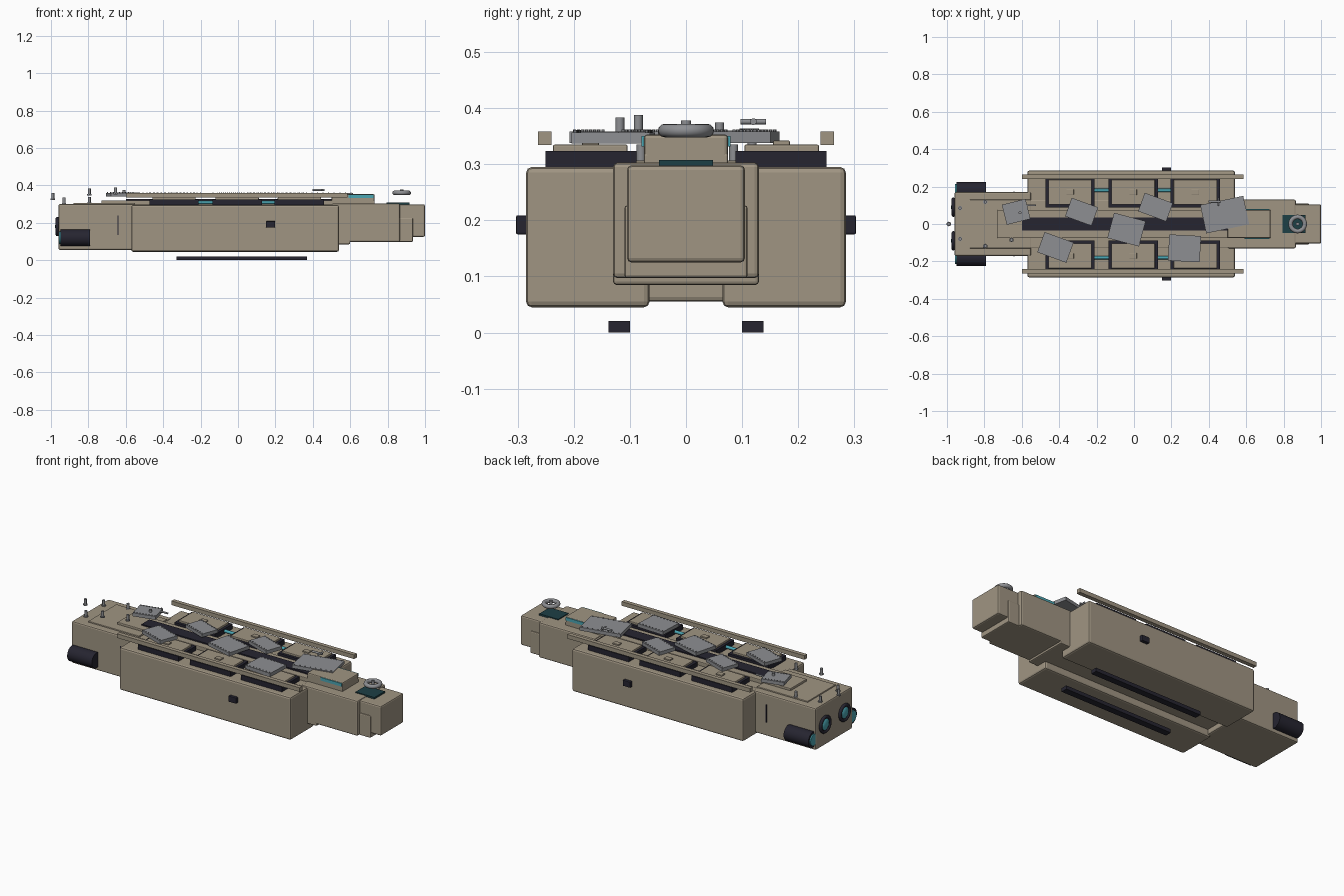
import bpy, math
from mathutils import Matrix, Vector

if "Cube" in bpy.data.objects:
    bpy.data.objects.remove(bpy.data.objects["Cube"])


def mat(name, c):
    m = bpy.data.materials.new(name)
    m.diffuse_color = (*c, 1)
    m.use_nodes = True
    m.node_tree.nodes["Principled BSDF"].inputs["Base Color"].default_value = m.diffuse_color
    return m


TAN = mat("hull tan", (0.35, 0.30, 0.225))
DARK = mat("dark metal", (0.019, 0.018, 0.03))
GREY = mat("plate grey", (0.27, 0.275, 0.29))
TEAL = mat("glow teal", (0.07, 0.38, 0.45))
DEEP = mat("deep teal", (0.012, 0.05, 0.06))


def finish(o, name, m, bevel=0):
    o.name = name
    o.data.materials.clear()
    o.data.materials.append(m)
    if bevel:
        b = o.modifiers.new("bevel", 'BEVEL')
        b.width, b.segments, b.limit_method = bevel, 2, 'ANGLE'
    return o


def box(name, m, x, y, z, bevel=0.0):
    """Box from (min, max) ranges on each axis."""
    bpy.ops.mesh.primitive_cube_add(size=1)
    o = bpy.context.object
    lo, hi = Vector((x[0], y[0], z[0])), Vector((x[1], y[1], z[1]))
    d = hi - lo
    o.data.transform(Matrix.Translation((lo + hi) / 2) @ Matrix.Diagonal((*d, 1)))
    return finish(o, name, m, bevel)


def pair(name, m, x, y, z, bevel=0.0):
    """Same box on both sides of the ship."""
    box(name + "_left", m, x, y, z, bevel)
    box(name + "_right", m, x, (-y[1], -y[0]), z, bevel)


def cyl(name, m, c, r, length, axis='Z', sides=24):
    rot = {'Z': (0, 0, 0), 'X': (0, math.pi / 2, 0), 'Y': (math.pi / 2, 0, 0)}[axis]
    bpy.ops.mesh.primitive_cylinder_add(vertices=sides, radius=r, depth=length, location=c, rotation=rot)
    bpy.ops.object.shade_smooth_by_angle(angle=0.7)
    return finish(bpy.context.object, name, m)


def torus(name, m, c, R, r, rot=(0, 0, 0)):
    bpy.ops.mesh.primitive_torus_add(major_radius=R, minor_radius=r, major_segments=32,
                                     minor_segments=12, location=c, rotation=rot)
    bpy.ops.object.shade_smooth()
    return finish(bpy.context.object, name, m)


# main hull
box("mid_hull", TAN, (-0.6, 0.6), (-0.13, 0.13), (0.085, 0.298), 0.006)
box("rear_hull", TAN, (-0.96, -0.55), (-0.17, 0.17), (0.055, 0.300), 0.008)
box("rear_deck", TAN, (-0.88, -0.55), (-0.13, 0.13), (0.29, 0.307), 0.004)
box("front_hull", TAN, (0.5, 0.865), (-0.13, 0.13), (0.097, 0.303), 0.008)
box("nose_collar", TAN, (0.85, 0.935), (-0.11, 0.11), (0.097, 0.227), 0.006)
box("nose", TAN, (0.8, 1.0), (-0.105, 0.105), (0.125, 0.298), 0.008)
pair("side_hull", TAN, (-0.57, 0.54), (0.065, 0.285), (0.045, 0.295), 0.01)

# spine with dark channel and raised front block
box("spine", TAN, (-0.73, 0.73), (-0.075, 0.075), (0.29, 0.320), 0.004)
box("spine_channel", DARK, (-0.6, 0.5), (-0.036, 0.036), (0.31, 0.327))
box("spine_block", TAN, (0.5, 0.73), (-0.075, 0.075), (0.30, 0.353), 0.006)
pair("spine_light", TEAL, (0.59, 0.725), (0.074, 0.079), (0.332, 0.350))

# cargo bays on both sides
for i, cx in enumerate((-0.342, -0.005, 0.328)):
    pair(f"bay_frame_{i}", DARK, (cx - 0.132, cx + 0.132), (0.088, 0.25), (0.28, 0.324))
    pair(f"bay_lid_{i}", TAN, (cx - 0.116, cx + 0.116), (0.104, 0.237), (0.32, 0.335), 0.003)
    pair(f"lid_handle_{i}", TAN, (cx - 0.02, cx + 0.02), (0.155, 0.185), (0.333, 0.342), 0.002)
for i, cx in enumerate((-0.172, 0.162)):
    for s in (-1, 1):
        cyl(f"bay_pipe_{i}", TEAL, (cx, 0.18 * s, 0.309), 0.009, 0.09, 'X', 12)

# side rails, side ports, hull seams, skids
pair("rail", TAN, (-0.6, 0.585), (0.24, 0.264), (0.334, 0.358))
pair("side_port", DARK, (0.15, 0.198), (0.28, 0.303), (0.175, 0.209), 0.003)
pair("hull_seam", DARK, (-0.644, -0.638), (0.165, 0.173), (0.135, 0.24))
pair("skid", DARK, (-0.33, 0.37), (0.10, 0.138), (0.0, 0.021))

# engines on the rear
for s in (-1, 1):
    cyl("pod", DARK, (-0.87, 0.18 * s, 0.12), 0.045, 0.16, 'X', 32)
    cyl("pod_glow", TEAL, (-0.951, 0.18 * s, 0.12), 0.033, 0.012, 'X', 32)
    cyl("nozzle_base", DARK, (-0.962, 0.09 * s, 0.18), 0.05, 0.012, 'X', 32)
    torus("nozzle_ring", DARK, (-0.966, 0.09 * s, 0.18), 0.043, 0.009, (0, math.pi / 2, 0))
    bpy.ops.mesh.primitive_uv_sphere_add(segments=24, ring_count=12, radius=0.034,
                                         location=(-0.964, 0.09 * s, 0.18))
    bpy.context.object.scale.x = 0.4
    bpy.ops.object.shade_smooth()
    finish(bpy.context.object, "nozzle_glow", TEAL)

# docking ring on the nose
box("dock_pad", DEEP, (0.795, 0.918), (-0.048, 0.048), (0.295, 0.308))
torus("dock_ring", GREY, (0.875, 0, 0.36), 0.038, 0.012)
cyl("dock_pin", GREY, (0.875, 0, 0.365), 0.009, 0.026, 'Z', 12)

# loose grey plates: x, y, z, length, width, turn in degrees
PLATES = [(-0.63, 0.065, 0.35, 0.13, 0.11, 14), (-0.42, -0.125, 0.348, 0.165, 0.115, -20),
          (-0.28, 0.065, 0.348, 0.15, 0.105, -20), (-0.04, -0.03, 0.348, 0.175, 0.14, -15),
          (0.115, 0.09, 0.348, 0.16, 0.105, -20), (0.27, -0.13, 0.347, 0.17, 0.14, -3),
          (0.485, 0.05, 0.348, 0.235, 0.155, 12)]
for i, (x, y, z, l, w, a) in enumerate(PLATES):
    M = Matrix.Translation((x, y, z)) @ Matrix.Rotation(math.radians(a), 4, 'Z')
    o = box(f"loose_plate_{i}", GREY, (-l / 2, l / 2), (-w / 2, w / 2), (-0.01, 0.01))
    o.matrix_world = M
    # rivets along the two long edges
    for s in (-1, 1):
        for k in range(8):
            p = M @ Vector((l * (k / 7 - 0.5) * 0.9, s * (w / 2 - 0.006), 0.011))
            cyl("rivet", GREY, p, 0.003, 0.006, 'Z', 6)

# broken fittings near the plates
cyl("loose_rod", GREY, (0.43, 0.12, 0.376), 0.006, 0.065, 'X', 10)
cyl("loose_rod_cross", GREY, (0.45, 0.12, 0.376), 0.005, 0.045, 'Y', 10)
cyl("bent_rod", GREY, (-0.55, 0.1, 0.358), 0.005, 0.05, 'X', 10)
cyl("plate_stud", GREY, (-0.61, 0.06, 0.365), 0.008, 0.018, 'Z', 10)

# floating bolts
for x, y, z in ((-0.99, 0, 0.32), (-0.93, 0.085, 0.297), (-0.93, -0.08, 0.297),
                (-0.795, 0.118, 0.30), (-0.795, -0.118, 0.345), (-0.655, -0.085, 0.35)):
    cyl("bolt_shaft", GREY, (x, y, z + 0.02), 0.008, 0.036, 'Z', 12)
    cyl("bolt_head", GREY, (x, y, z + 0.005), 0.013, 0.007, 'Z', 6)
